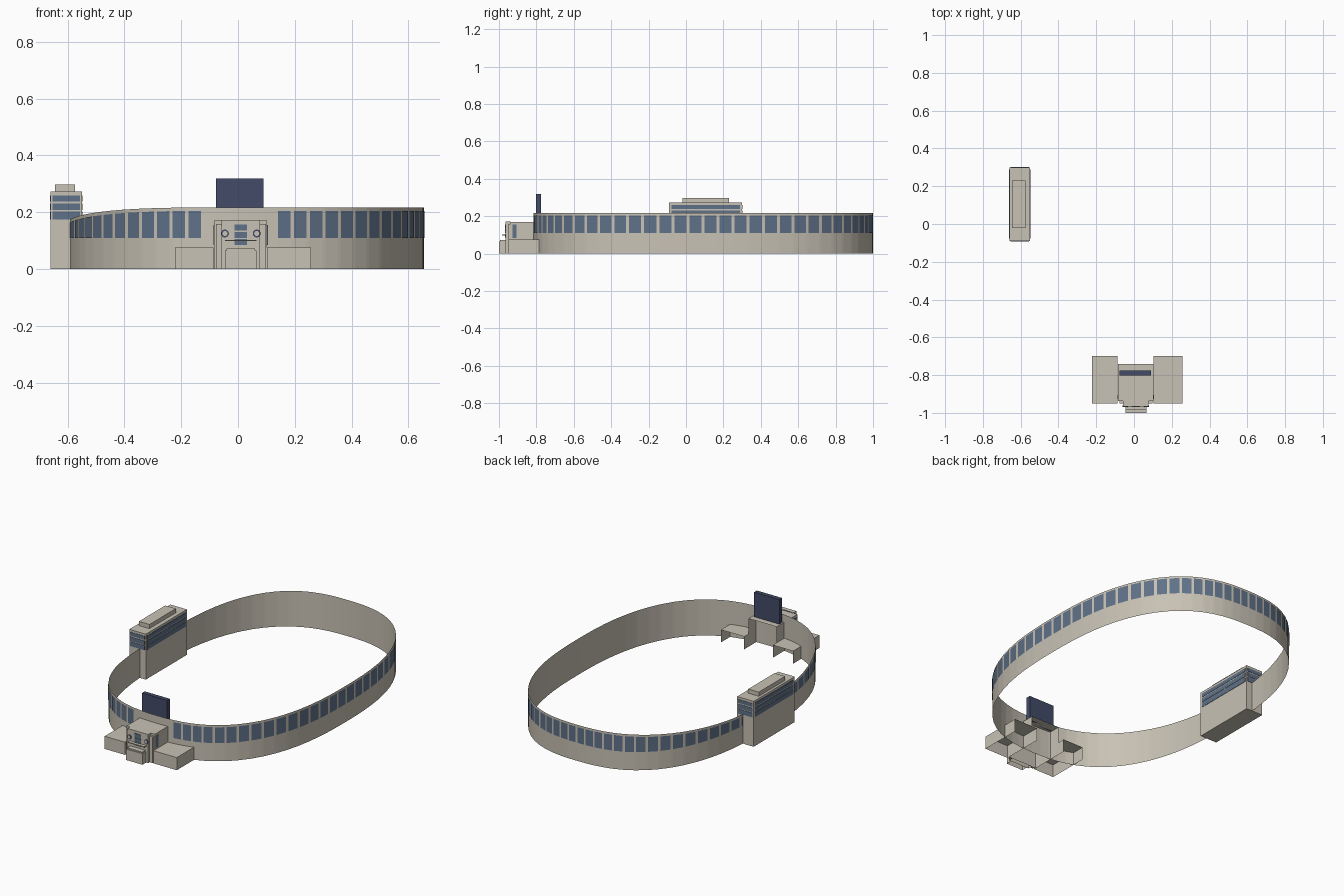
import bpy, bmesh, math
from mathutils import Matrix

cube = bpy.data.objects.get("Cube")
if cube:
    bpy.data.objects.remove(cube)


def material(name, rgb):
    m = bpy.data.materials.new(name)
    m.use_nodes = True
    m.diffuse_color = (*rgb, 1)
    bsdf = m.node_tree.nodes["Principled BSDF"]
    bsdf.inputs["Base Color"].default_value = (*rgb, 1)
    bsdf.inputs["Roughness"].default_value = 0.8
    return m


STONE = material("limestone", (0.58, 0.54, 0.46))
GLASS = material("blue_glass", (0.115, 0.165, 0.25))
NAVY = material("dark_navy", (0.055, 0.07, 0.135))


def finish(name, bm, mat):
    me = bpy.data.meshes.new(name)
    bm.to_mesh(me)
    bm.free()
    me.materials.append(mat)
    ob = bpy.data.objects.new(name, me)
    bpy.context.collection.objects.link(ob)
    return ob


def box(name, xs, ys, zs, mat=STONE, open_bottom=False, open_back=False):
    """Axis-aligned box from three ranges, optionally a hollow shell."""
    bm = bmesh.new()
    bmesh.ops.create_cube(bm, size=1)
    for v in bm.verts:
        for i, (lo, hi) in enumerate((xs, ys, zs)):
            v.co[i] = hi if v.co[i] > 0 else lo
    bm.normal_update()
    gone = [f for f in bm.faces
            if (open_bottom and f.normal.z < -0.5) or (open_back and f.normal.y > 0.5)]
    bmesh.ops.delete(bm, geom=gone, context="FACES")
    return finish(name, bm, mat)


# Oval outline: a rounded ellipse; degrees run from the front gate towards +x
CX, CY, RX, RY, POWER = 0.03, 0.092, 0.625, 0.908, 2.5


def outline(deg, offset=0.0):
    t = math.radians(deg - 90)
    c, s = math.cos(t), math.sin(t)
    r = (abs(c) ** POWER + abs(s) ** POWER) ** (-1 / POWER)
    return CX + (RX + offset) * c * r, CY + (RY + offset) * s * r


def rim_height(deg):
    # The rim dips towards the -x side
    return 0.217 - 0.045 * max(0, -math.cos(math.radians(deg - 90))) ** 4


# Window bays around the oval, leaving the gate clear
BAYS, FIRST, LAST = 67, 10.1, 345.5
PITCH = (LAST - FIRST) / (BAYS - 0.2)
bays = [(FIRST + i * PITCH, FIRST + (i + 0.8) * PITCH) for i in range(BAYS)]

# Outer wall as a thin sheet, with an edge at each window jamb
bm = bmesh.new()
stops = [a for bay in bays for a in bay] + [LAST + k * PITCH for k in range(1, 5)]
columns = []
for a in stops:
    x, y = outline(a)
    columns.append([bm.verts.new((x, y, z)) for z in (0, rim_height(a))])
for p, q in zip(columns, columns[1:] + columns[:1]):
    bm.faces.new((p[0], q[0], q[1], p[1]))
finish("outer_wall", bm, STONE)

# Window panes just outside the wall
bm = bmesh.new()
for a, b in bays:
    low = [(*outline(t, 0.002), 0.11) for t in (a, b)]
    high = [(*outline(t, 0.002), rim_height(t) - 0.012) for t in (b, a)]
    bm.faces.new([bm.verts.new(p) for p in low + high])
finish("wall_windows", bm, GLASS)

# Side tower with ribbon windows on all four sides
TX, TY = (-0.66, -0.55), (-0.09, 0.30)
box("tower", TX, TY, (0, 0.273))
box("tower_roof_block", (-0.645, -0.575), (-0.02, 0.23), (0.273, 0.298))
for i, zs in enumerate(((0.175, 0.202), (0.207, 0.231), (0.238, 0.259))):
    inner_x = (TX[0] + 0.007, TX[1] - 0.007)
    inner_y = (TY[0] + 0.012, TY[1] - 0.012)
    for side, x in (("left", TX[1]), ("right", TX[0])):
        box(f"tower_ribbon_{side}_{i}", (x - 0.002, x + 0.002), inner_y, zs, GLASS)
    for side, y in (("front", TY[0]), ("back", TY[1])):
        box(f"tower_ribbon_{side}_{i}", inner_x, (y - 0.002, y + 0.002), zs, GLASS)

# Gate house: hollow shells open below and behind
GX = 0.01
box("gate_hall", (-0.085, 0.103), (-0.937, -0.74), (0, 0.17), STONE, True, True)
box("gate_portal", (GX - 0.068, GX + 0.068), (-0.965, -0.937), (0, 0.172), STONE, True, True)
box("gate_porch", (GX - 0.055, GX + 0.055), (-1.0, -0.965), (0, 0.066), STONE, True, True)
box("porch_roof", (GX - 0.05, GX + 0.05), (-0.995, -0.965), (0.066, 0.073))
box("portal_ledge", (GX - 0.056, GX + 0.056), (-0.985, -0.965), (0.098, 0.103))

for side, s in (("left", 1), ("right", -1)):
    def span(a, b):
        return tuple(sorted((GX + s * a, GX + s * b)))
    # Low wings, corner piers and slit windows
    wing_inner, wing_outer = (0.093, 0.248) if s > 0 else (0.097, 0.232)
    box(f"gate_wing_{side}", span(wing_inner, wing_outer), (-0.95, -0.70),
        (0, 0.076), STONE, True, True)
    box(f"gate_pier_{side}", span(0.068, 0.088), (-0.95, -0.937), (0, 0.158))
    wall_x = 0.093 if s > 0 else 0.095
    box(f"gate_slit_{side}", span(wall_x, wall_x + 0.002), (-0.927, -0.905),
        (0.084, 0.155), GLASS)
    # Round medallions on the portal
    for part, radius, depth, mat in (("ring", 0.014, 0.006, NAVY), ("face", 0.009, 0.008, STONE)):
        bm = bmesh.new()
        bmesh.ops.create_cone(
            bm, cap_ends=True, segments=20, radius1=radius, radius2=radius, depth=depth,
            matrix=Matrix.Translation((GX + s * 0.056, -0.965, 0.125))
            @ Matrix.Rotation(math.pi / 2, 4, "X"))
        finish(f"medallion_{part}_{side}", bm, mat)

# Three stacked panes over the porch
for i, zs in enumerate(((0.085, 0.106), (0.110, 0.131), (0.135, 0.157))):
    box(f"portal_pane_{i}", (GX - 0.022, GX + 0.021), (-0.968, -0.964), zs, GLASS)

# Display board standing on the gate hall
box("display_board", (-0.077, 0.09), (-0.802, -0.776), (0.17, 0.318), NAVY)
